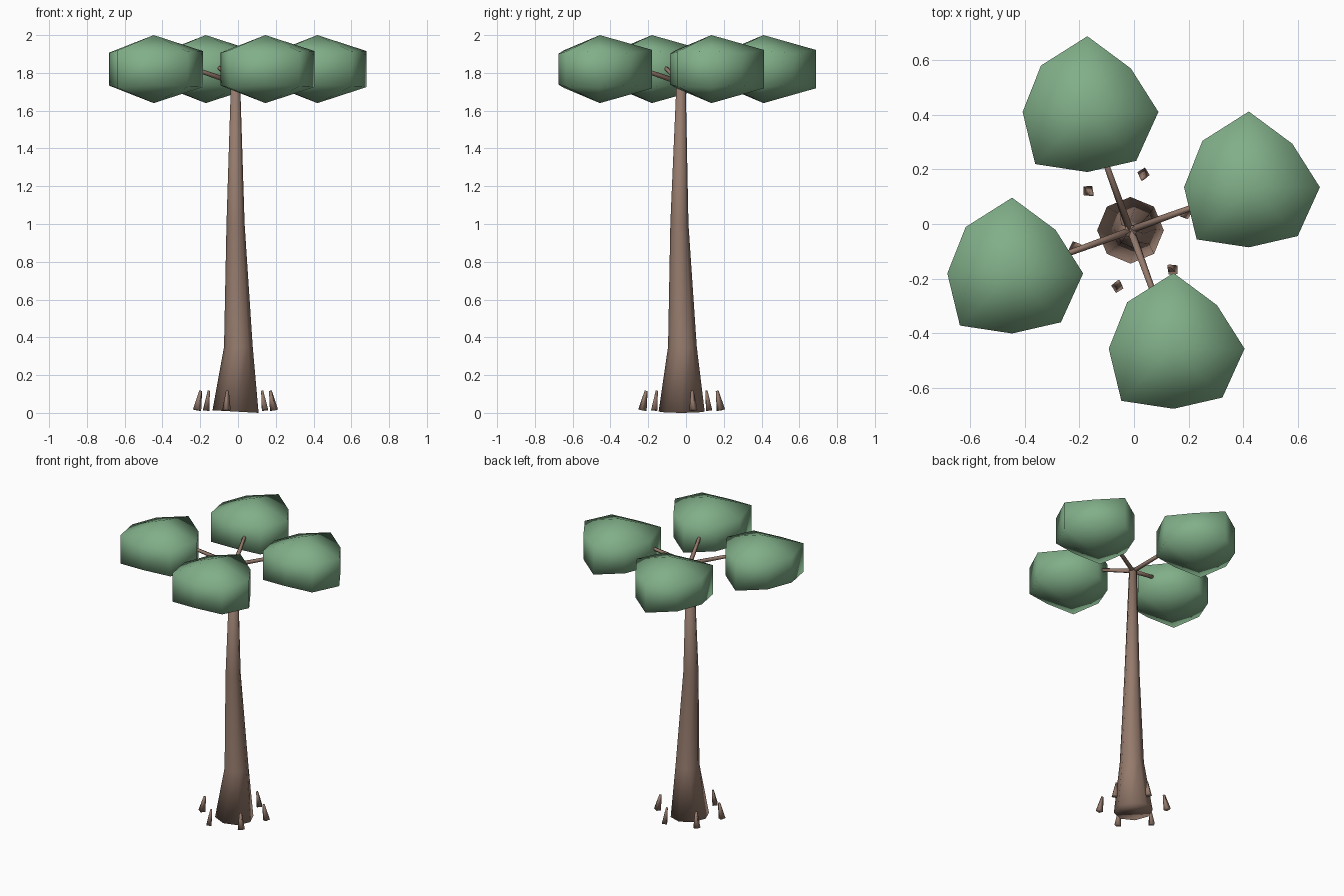
import bpy, math
from mathutils import Vector

if "Cube" in bpy.data.objects:
    bpy.data.objects.remove(bpy.data.objects["Cube"])

CX, CY = -0.013, -0.023          # trunk axis


def material(name, rgb):
    m = bpy.data.materials.new(name)
    m.diffuse_color = (*rgb, 1)
    m.use_nodes = True
    m.node_tree.nodes["Principled BSDF"].inputs["Base Color"].default_value = m.diffuse_color
    return m


bark = material("bark", (0.30, 0.195, 0.15))
leaf = material("leaf", (0.22, 0.43, 0.25))


def loft(name, rings, mat, poles=False):
    """Skin a stack of equal rings; close the ends with caps or pole fans."""
    n = len(rings[1])
    verts, faces = [], []
    body = rings[1:-1] if poles else rings
    for ring in body:
        verts += ring
    for k in range(len(body) - 1):
        for i in range(n):
            j = (i + 1) % n
            faces.append((k * n + i, k * n + j, (k + 1) * n + j, (k + 1) * n + i))
    last = (len(body) - 1) * n
    if poles:
        b = len(verts)
        verts += [rings[0], rings[-1]]
        for i in range(n):
            j = (i + 1) % n
            faces += [(b, j, i), (last + i, last + j, b + 1)]
    else:
        faces += [tuple(reversed(range(n))), tuple(range(last, last + n))]
    me = bpy.data.meshes.new(name)
    me.from_pydata([tuple(v) for v in verts], [], faces)
    me.materials.append(mat)
    me.shade_smooth()
    ob = bpy.data.objects.new(name, me)
    bpy.context.collection.objects.link(ob)
    return ob


def circle(c, r, n, z=None):
    return [Vector((c[0] + r * math.cos(2 * math.pi * i / n),
                    c[1] + r * math.sin(2 * math.pi * i / n), c[2])) for i in range(n)]


def rod(name, a, b, ra, rb, n, mat):
    """Tapered rod between two points."""
    a, b = Vector(a), Vector(b)
    q = (b - a).to_track_quat('Z', 'Y')
    rings = [[p + q @ v for v in circle((0, 0, 0), r, n)] for p, r in ((a, ra), (b, rb))]
    return loft(name, rings, mat)


def polar(r, deg, z):
    t = math.radians(deg)
    return Vector((CX + r * math.cos(t), CY + r * math.sin(t), z))


# Trunk: flared, slightly crooked, eight sides
trunk = [(CX, CY, 0.005, 0.122), (0.002, -0.019, 0.35, 0.076),
         (-0.013, -0.035, 1.0, 0.048), (CX, -0.026, 1.76, 0.024)]
rings = [circle((x, y, z), r, 8) for x, y, z, r in trunk]
for v in rings[0]:
    v.z = 0.007 - 0.057 * (v.x - CX)
loft("trunk", rings, bark)

# Root spikes around the base
for i in range(6):
    a = 17 + 60 * i
    rod(f"root_spike_{i + 1}", polar(0.213, a, 0.014), polar(0.193, a, 0.117),
        0.023, 0.008, 4, bark)

# Branches and leaf clumps
radii = [0.26, 0.225, 0.277, 0.24, 0.237, 0.27, 0.22, 0.253]
for i in range(4):
    a = 20 + 90 * i
    rod(f"branch_{i + 1}", polar(0, a, 1.745), polar(0.40, a, 1.875), 0.015, 0.010, 5, bark)
    c = polar(0.461, a, 1.82)

    def rim(side):
        return [c + Vector((r * math.cos(k * math.pi / 4), r * math.sin(k * math.pi / 4),
                            side * 0.09 * r / 0.245)) for k, r in enumerate(radii)]

    loft(f"leaf_clump_{i + 1}",
         [c - Vector((0, 0, 0.18)), rim(-1), rim(1), c + Vector((0, 0, 0.18))],
         leaf, poles=True)
